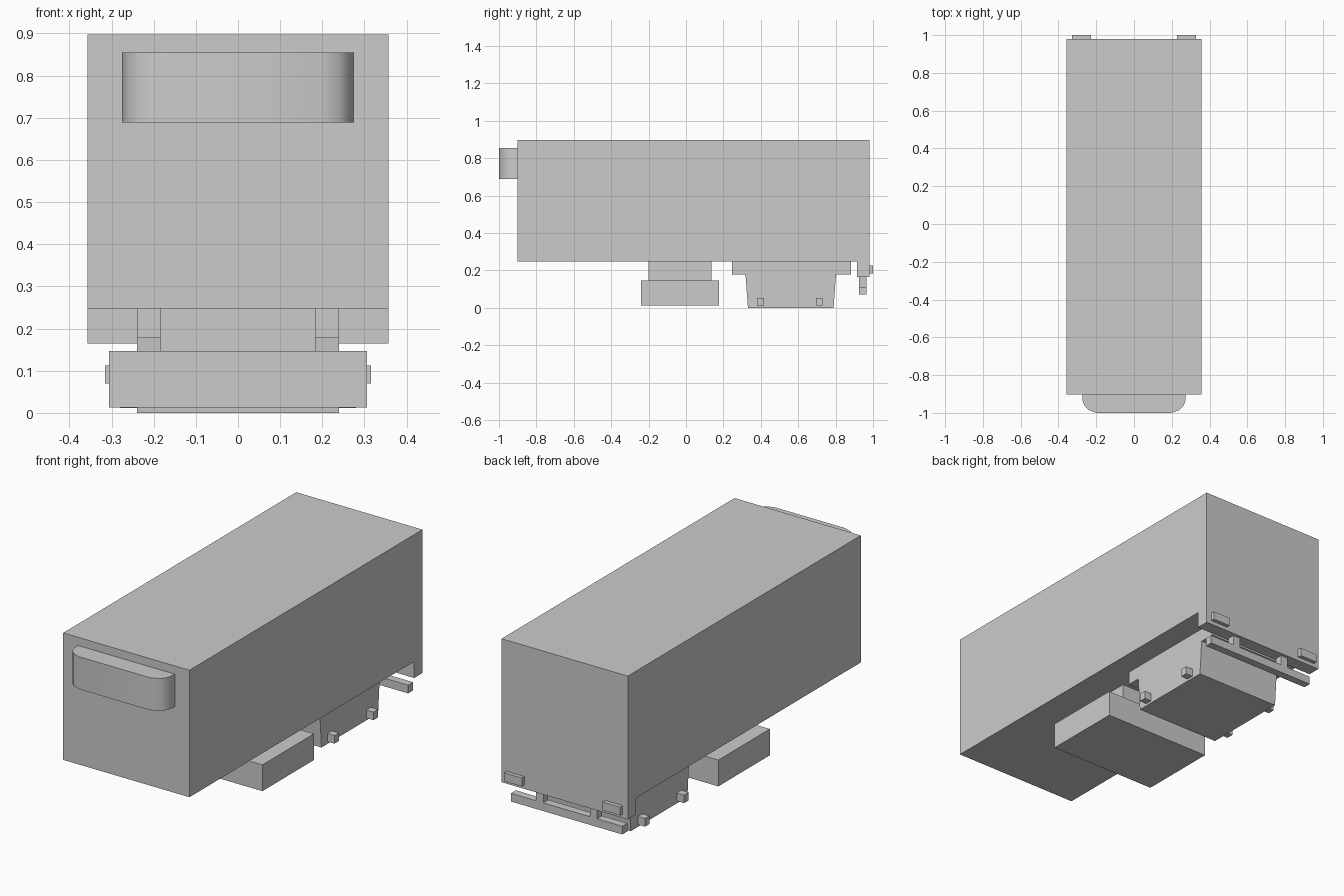
import bpy, bmesh
from mathutils import Vector

if "Cube" in bpy.data.objects:
    bpy.data.objects.remove(bpy.data.objects["Cube"])


def prism(name, pts, to3d, vec, smooth=False):
    """Extrude a closed 2D profile along vec."""
    bm = bmesh.new()
    face = bm.faces.new([bm.verts.new(to3d(*p)) for p in pts])
    ext = bmesh.ops.extrude_face_region(bm, geom=[face])
    verts = [g for g in ext["geom"] if isinstance(g, bmesh.types.BMVert)]
    bmesh.ops.translate(bm, verts=verts, vec=Vector(vec))
    bmesh.ops.recalc_face_normals(bm, faces=bm.faces)
    mesh = bpy.data.meshes.new(name)
    bm.to_mesh(mesh)
    bm.free()
    ob = bpy.data.objects.new(name, mesh)
    bpy.context.collection.objects.link(ob)
    if smooth:
        bpy.ops.object.select_all(action='DESELECT')
        ob.select_set(True)
        bpy.context.view_layer.objects.active = ob
        bpy.ops.object.shade_smooth_by_angle(angle=0.7)
    return ob


def side_profile(name, pts, half_width):
    return prism(name, pts, lambda y, z: (-half_width, y, z), (2 * half_width, 0, 0))


def box(name, x, y, z):
    pts = [(x[0], y[0]), (x[1], y[0]), (x[1], y[1]), (x[0], y[1])]
    return prism(name, pts, lambda a, b: (a, b, z[0]), (0, 0, z[1] - z[0]))


def pair(name, x0, x1, y, z):
    """A box on each side of the centre line."""
    for side, s in (("left", -1), ("right", 1)):
        box(f"{name}_{side}", sorted((s * x0, s * x1)), y, z)


# Cargo body with the lower sill at the rear
side_profile("cargo_body", [(-.902, .248), (.913, .248), (.913, .164), (.98, .164),
                            (.98, .897), (-.902, .897)], .357)

# Rounded cooling unit on the front wall
corner = [(.274, -.902), (.272, -.935), (.262, -.963), (.24, -.985), (.2, -1.0)]
outline = corner + [(-x, y) for x, y in reversed(corner)]
prism("cooling_unit", outline, lambda x, y: (x, y, .689), (0, 0, .855 - .689), True)

# Storage case hung under the floor
box("storage_mount", (-.184, .184), (-.2, .136), (.147, .248))
box("storage_case", (-.306, .306), (-.24, .176), (.0125, .147))

# Axle carrier with tapered sides and wheel hubs
side_profile("axle_carrier", [(.246, .248), (.246, .179), (.318, .179), (.331, 0),
                              (.789, 0), (.802, .179), (.882, .179), (.882, .248)], .24)
for name, y in (("front_hub", .379), ("rear_hub", .694)):
    pair(name, .24, .28, (y, y + .037), (.0115, .053))

# Rear bumper bar, its posts and the tail lights
box("bumper_bar", (-.315, .315), (.924, .964), (.07, .112))
pair("bumper_post", .132, .172, (.924, .964), (.112, .164))
pair("tail_light", .228, .328, (.98, 1.0), (.184, .227))
